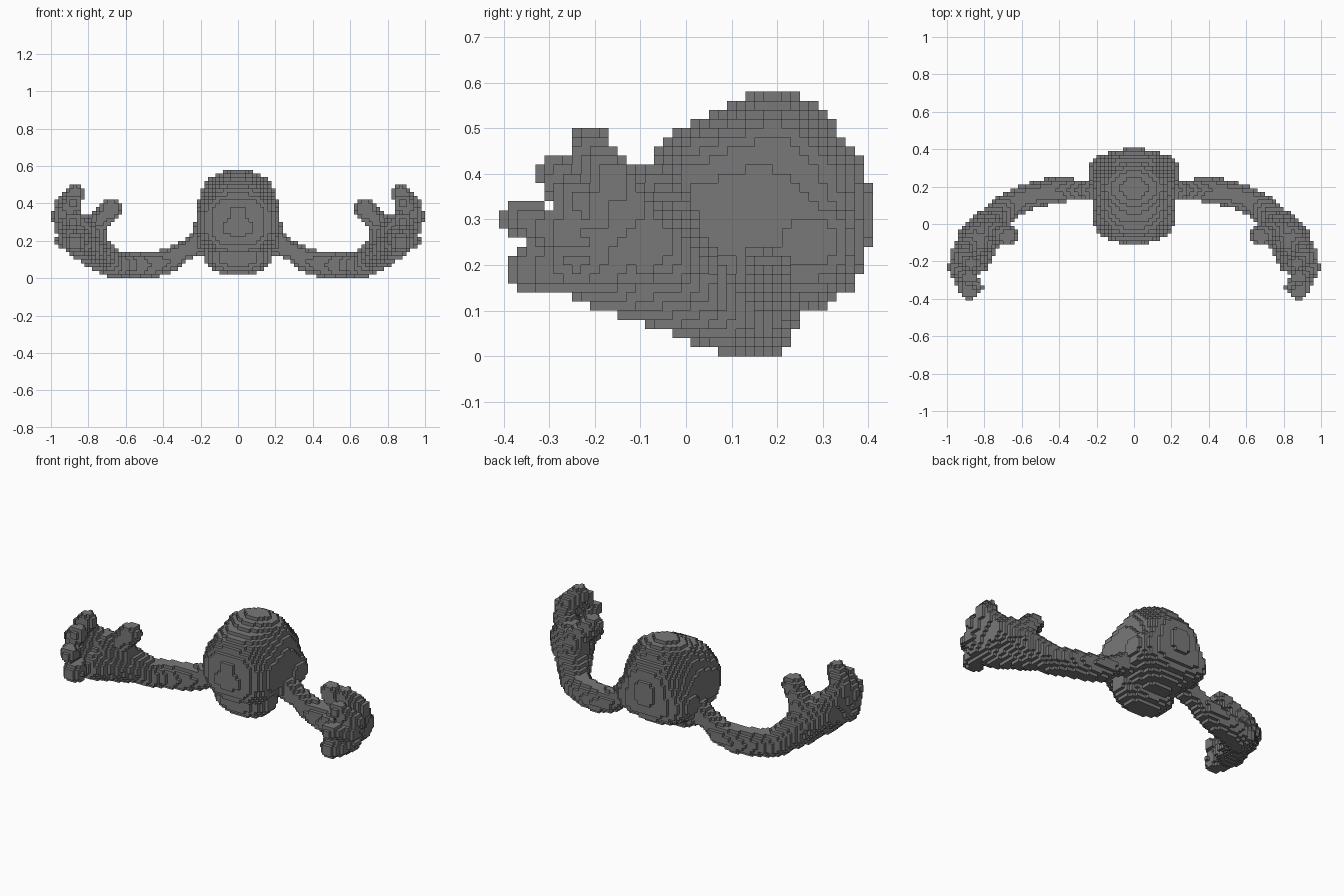
import bpy, bmesh
from mathutils import Vector

cube = bpy.data.objects.get("Cube")
if cube:
    bpy.data.objects.remove(cube)

S = 0.02  # block size

grey = bpy.data.materials.new("stone_grey")
grey.use_nodes = True
colour = (0.19, 0.19, 0.19, 1)
grey.diffuse_color = colour
grey.node_tree.nodes["Principled BSDF"].inputs["Base Color"].default_value = colour


def centre(c):
    return Vector(((c[0] + 0.5) * S, c[1] * S, (c[2] + 0.5) * S))


def blob(mid, radii, power=2.0):
    def inside(p):
        return sum((abs(a - m) / r) ** power for a, m, r in zip(p, mid, radii)) <= 1
    return inside


def limb(*points):
    """Rounded tapering chain through (x, y, z, radius) points."""
    pts = [(Vector(p[:3]), p[3]) for p in points]

    def inside(p):
        for (a, ra), (b, rb) in zip(pts, pts[1:]):
            d = b - a
            t = min(1, max(0, (p - a).dot(d) / d.length_squared))
            if (p - a - d * t).length <= ra + (rb - ra) * t:
                return True
        return False
    return inside


def fill(shapes, lo, hi, cuts=()):
    """Blocks on the +x side whose centres lie in any shape and no cut."""
    cells = set()
    for i in range(lo, hi):
        for j in range(-20, 21):
            for k in range(0, 29):
                p = centre((i, j, k))
                if any(s(p) for s in shapes) and not any(c(p) for c in cuts):
                    cells.add((i, j, k))
    return cells


def mirror(cells):
    return {(-1 - i, j, k) for i, j, k in cells}


# Head: skull, crown, wide rear, flat face and a rounded jaw, with shallow eye sockets
skull = blob((0, 0.155, 0.31), (0.222, 0.25, 0.23), 2.5)
crown = blob((0, 0.19, 0.43), (0.205, 0.16, 0.15))
rear = blob((0, 0.27, 0.25), (0.245, 0.125, 0.13), 2.5)
face = blob((0, 0.06, 0.3), (0.22, 0.166, 0.19), 2.6)
jaw = blob((0, 0.075, 0.12), (0.185, 0.11, 0.105), 2.2)
socket = blob((0.08, -0.10, 0.35), (0.04, 0.02, 0.05))
half = fill([skull, crown, rear, face, jaw], 0, 13, [socket])
head = half | mirror(half)

# Arm: hangs from the side of the head and sweeps out and forward
arm_path = limb((0.2, 0.18, 0.19, 0.065), (0.28, 0.18, 0.15, 0.052),
                (0.37, 0.185, 0.092, 0.064), (0.47, 0.17, 0.07, 0.07),
                (0.58, 0.14, 0.07, 0.07), (0.68, 0.088, 0.08, 0.076))

# Hand: cupped palm, thumb and four fingers curling inward
palm = limb((0.68, 0.088, 0.08, 0.076), (0.77, 0, 0.17, 0.085), (0.85, -0.09, 0.245, 0.1))
heel = limb((0.74, 0.01, 0.12, 0.08), (0.85, -0.19, 0.185, 0.08))
thumb = limb((0.765, -0.01, 0.19, 0.075), (0.765, -0.035, 0.28, 0.066), (0.675, -0.065, 0.375, 0.052))
fingers = [
    limb((0.87, -0.1, 0.27, 0.07), (0.935, -0.16, 0.38, 0.052), (0.87, -0.21, 0.452, 0.05)),
    limb((0.88, -0.13, 0.25, 0.06), (0.95, -0.23, 0.335, 0.048), (0.88, -0.285, 0.4, 0.046)),
    limb((0.88, -0.15, 0.23, 0.06), (0.935, -0.26, 0.265, 0.048), (0.88, -0.365, 0.305, 0.044)),
    limb((0.86, -0.14, 0.2, 0.065), (0.92, -0.24, 0.205, 0.055), (0.865, -0.335, 0.19, 0.057)),
]
arm = fill([arm_path], 8, 38) - head
hand = fill([palm, heel, thumb] + fingers, 30, 50) - arm

parts = {
    "head": head,
    "left_arm": arm, "right_arm": mirror(arm),
    "left_hand": hand, "right_hand": mirror(hand),
}
solid = set().union(*parts.values())


def build(name, cells):
    """Mesh the outer block faces of one part."""
    bm = bmesh.new()
    corners = {}

    def corner(c):
        if c not in corners:
            corners[c] = bm.verts.new((c[0] * S, (c[1] - 0.5) * S, c[2] * S))
        return corners[c]

    for cell in sorted(cells):
        for axis in range(3):
            u, v = (axis + 1) % 3, (axis + 2) % 3
            for side in (0, 1):
                near = list(cell)
                near[axis] += 2 * side - 1
                if tuple(near) in solid:
                    continue
                ring = []
                for du, dv in ((0, 0), (1, 0), (1, 1), (0, 1)):
                    c = list(cell)
                    c[axis] += side
                    c[u] += du
                    c[v] += dv
                    ring.append(corner(tuple(c)))
                bm.faces.new(ring if side else ring[::-1])
    mesh = bpy.data.meshes.new(name)
    bm.to_mesh(mesh)
    bm.free()
    mesh.materials.append(grey)
    bpy.context.collection.objects.link(bpy.data.objects.new(name, mesh))


for part_name, part_cells in parts.items():
    build(part_name, part_cells)
